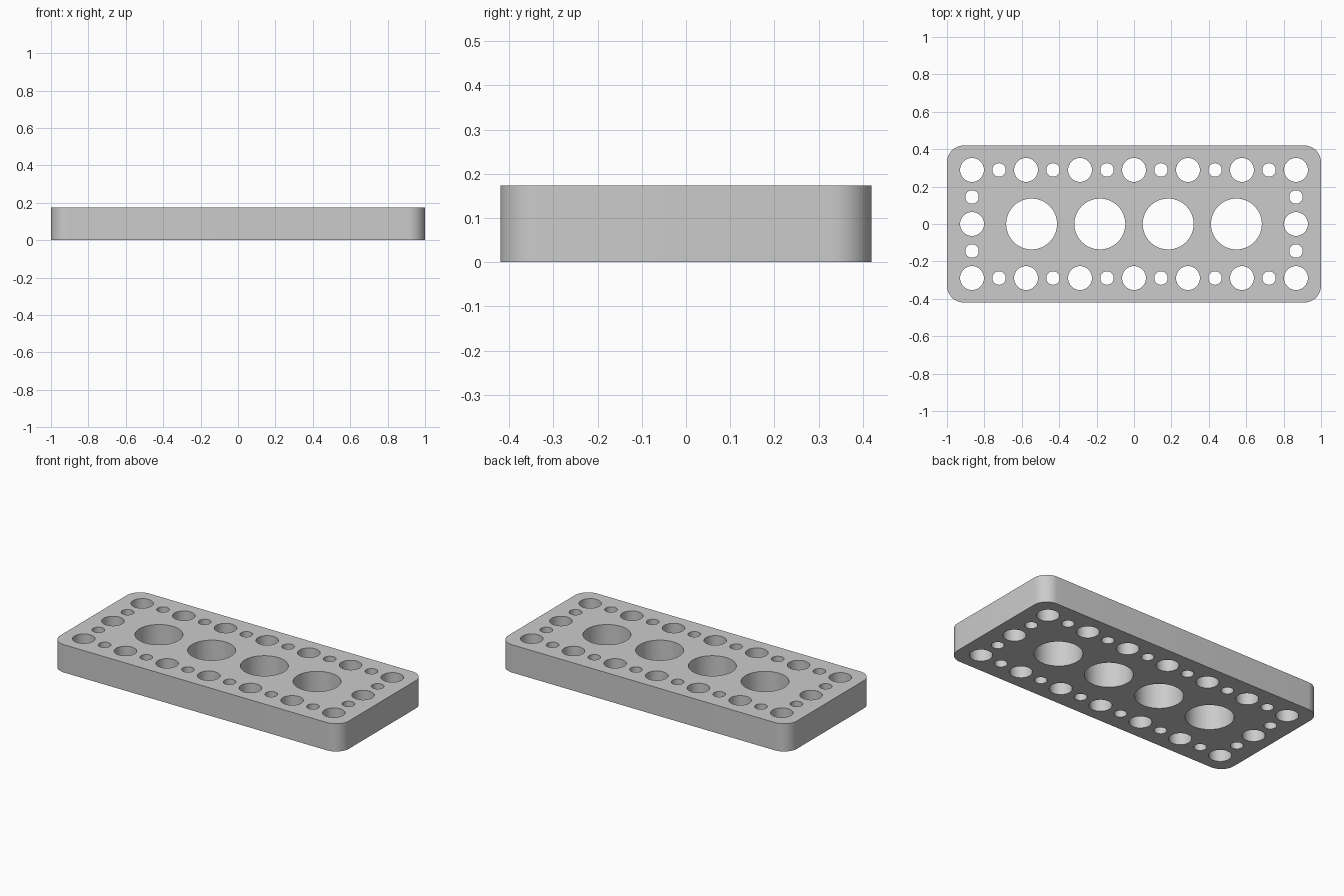
import bpy
import bmesh
from math import cos, sin, pi

cube = bpy.data.objects.get("Cube")
if cube:
    bpy.data.objects.remove(cube)

HALF_X, HALF_Y, HEIGHT, CORNER = 1.0, 0.42, 0.174, 0.09
EDGE_X, EDGE_Y = 0.866, 0.289
PITCH = EDGE_X / 3
BIG, MEDIUM, SMALL = 0.136, 0.064, 0.036


def arc(cx, cy, radius, start, sweep, count):
    return [(cx + radius * cos(start + sweep * i / count),
             cy + radius * sin(start + sweep * i / count)) for i in range(count + 1)]


def circle(cx, cy, radius):
    return arc(cx, cy, radius, 0, 2 * pi, 48)[:-1]


# Rounded rectangular outline
loops = [[]]
for i, (sx, sy) in enumerate([(1, 1), (-1, 1), (-1, -1), (1, -1)]):
    loops[0] += arc(sx * (HALF_X - CORNER), sy * (HALF_Y - CORNER),
                    CORNER, i * pi / 2, pi / 2, 12)

# Alternating medium and small holes along both long edges
for sy in (-1, 1):
    for i in range(13):
        radius = SMALL if i % 2 else MEDIUM
        loops.append(circle(-EDGE_X + i * PITCH / 2, sy * EDGE_Y, radius))

# Holes along the short edges
for sx in (-1, 1):
    for i in (-1, 0, 1):
        loops.append(circle(sx * EDGE_X, i * EDGE_Y / 2, SMALL if i else MEDIUM))

# Row of four large holes
for i in range(4):
    loops.append(circle((i - 1.5) * 0.365, 0, BIG))

# Fill the pierced profile and give it thickness
curve = bpy.data.curves.new("plate_profile", "CURVE")
curve.dimensions = "2D"
curve.fill_mode = "BOTH"
curve.extrude = HEIGHT / 2
for points in loops:
    spline = curve.splines.new("POLY")
    spline.points.add(len(points) - 1)
    spline.use_cyclic_u = True
    for point, (x, y) in zip(spline.points, points):
        point.co = (x, y, HEIGHT / 2, 1)

profile = bpy.data.objects.new("plate_profile", curve)
bpy.context.scene.collection.objects.link(profile)
bpy.context.view_layer.update()
evaluated = profile.evaluated_get(bpy.context.evaluated_depsgraph_get())
mesh = bpy.data.meshes.new_from_object(evaluated)
mesh.name = "perforated_plate"
bpy.data.objects.remove(profile)

# Weld the walls to the caps and rest the plate on the ground
bm = bmesh.new()
bm.from_mesh(mesh)
bmesh.ops.remove_doubles(bm, verts=bm.verts, dist=0.0005)
low = min(v.co.z for v in bm.verts)
bmesh.ops.translate(bm, verts=bm.verts, vec=(0, 0, -low))
bmesh.ops.recalc_face_normals(bm, faces=bm.faces)
bm.to_mesh(mesh)
bm.free()

# Plain grey finish
grey = bpy.data.materials.new("grey")
grey.use_nodes = True
colour = (0.6, 0.6, 0.6, 1)
grey.diffuse_color = colour
grey.node_tree.nodes["Principled BSDF"].inputs["Base Color"].default_value = colour
mesh.materials.clear()
mesh.materials.append(grey)

plate = bpy.data.objects.new("perforated_plate", mesh)
bpy.context.scene.collection.objects.link(plate)
bpy.ops.object.select_all(action="DESELECT")
plate.select_set(True)
bpy.context.view_layer.objects.active = plate
bpy.ops.object.shade_smooth_by_angle(angle=pi / 6)
